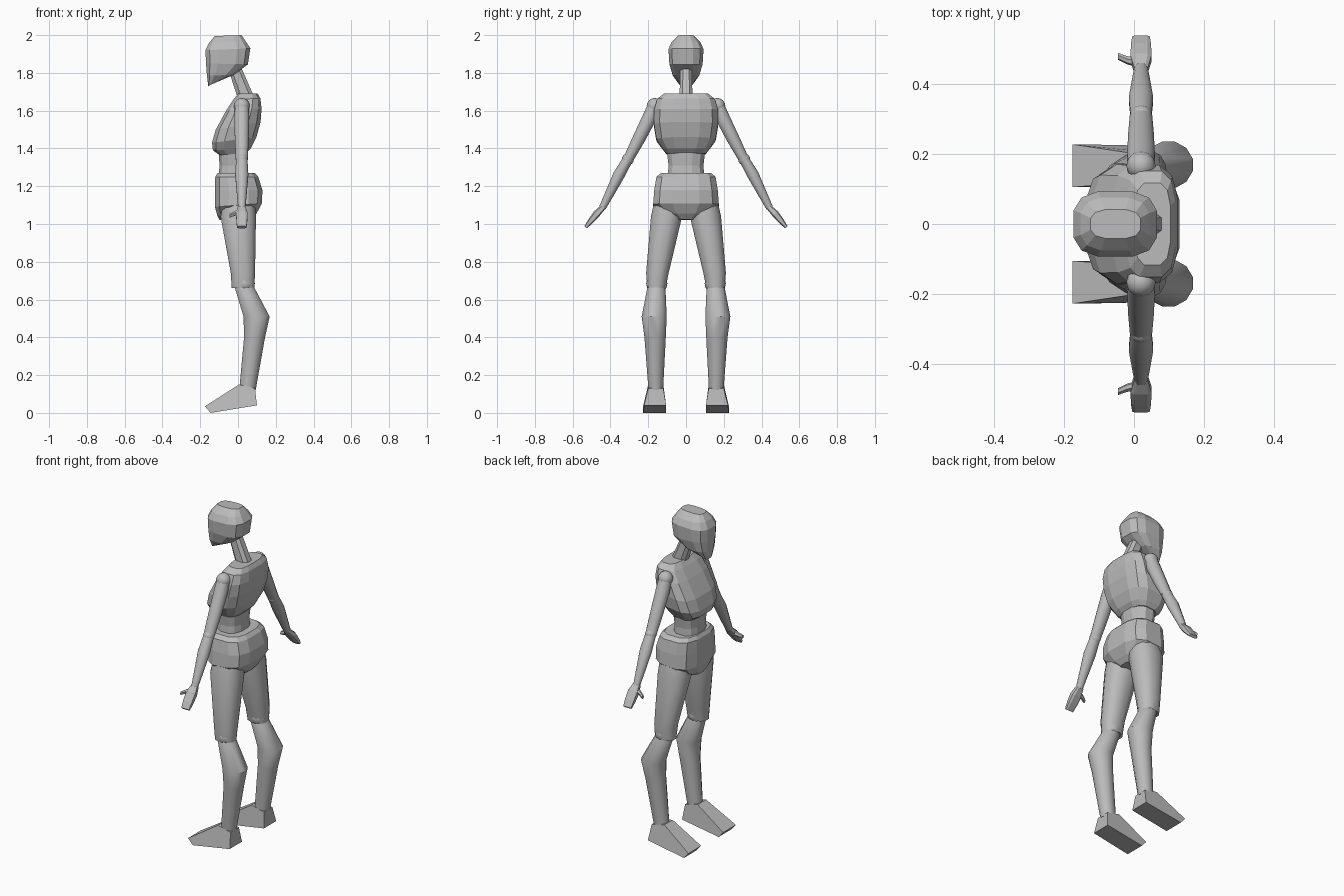
import bpy, bmesh, math
from mathutils import Vector

grey = bpy.data.materials.new("mid grey")
grey.diffuse_color = (0.5, 0.5, 0.5, 1)


def spow(a, e):
    return math.copysign(abs(a) ** e, a)


def ring(c, u, v, n, p):
    """Superellipse ring around c with half axes u and v."""
    pts = []
    for i in range(n):
        a = 2 * math.pi * (i + 0.5) / n
        pts.append(Vector(c) + Vector(u) * spow(math.cos(a), 2 / p)
                   + Vector(v) * spow(math.sin(a), 2 / p))
    return pts


def finish(name, bm, mirror=False, smooth=False):
    bmesh.ops.recalc_face_normals(bm, faces=bm.faces)
    me = bpy.data.meshes.new(name)
    bm.to_mesh(me)
    bm.free()
    me.materials.append(grey)
    ob = bpy.data.objects.new(name, me)
    bpy.context.collection.objects.link(ob)
    if smooth:
        for f in me.polygons:
            f.use_smooth = True
        me.set_sharp_from_angle(angle=math.radians(35))
    if mirror:
        m = ob.modifiers.new("Mirror", 'MIRROR')
        m.use_axis = (False, True, False)
        m.use_mirror_merge = False
    return ob


def loft(name, rings, **kw):
    bm = bmesh.new()
    rows = [[bm.verts.new(p) for p in r] for r in rings]
    n = len(rows[0])
    for a, b in zip(rows, rows[1:]):
        for i in range(n):
            j = (i + 1) % n
            bm.faces.new((a[i], a[j], b[j], b[i]))
    bm.faces.new(rows[0])
    bm.faces.new(rows[-1])
    return finish(name, bm, **kw)


def body(name, rows, n=12, p=2.8, **kw):
    """Rows: front x, front z, back x, back z, inner y, outer y."""
    loft(name, [ring(((x0 + x1) / 2, (y0 + y1) / 2, (z0 + z1) / 2),
                     ((x1 - x0) / 2, 0, (z1 - z0) / 2),
                     (0, (y1 - y0) / 2, 0), n, p)
                for x0, z0, x1, z1, y0, y1 in rows], **kw)


def centred(name, rows, **kw):
    body(name, [(a, b, c, d, -h, h) for a, b, c, d, h in rows], **kw)


def arm_part(name, rows, n=12, p=2, **kw):
    """Rows: y, z, half width along x, half thickness; rings square to the part."""
    d = Vector((0, rows[-1][0] - rows[0][0], rows[-1][1] - rows[0][1])).normalized()
    side = Vector((0, -d.z, d.y))
    loft(name, [ring((0.02, y, z), (rx, 0, 0), side * t, n, p) for y, z, rx, t in rows],
         mirror=True, **kw)


def joint(name, c, r):
    bm = bmesh.new()
    bmesh.ops.create_uvsphere(bm, u_segments=12, v_segments=8, radius=r)
    bmesh.ops.translate(bm, verts=bm.verts, vec=c)
    finish(name, bm, mirror=True, smooth=True)


# Head and neck
centred("head", [
    (-0.158, 1.73, -0.115, 1.75, 0.035), (-0.166, 1.785, -0.02, 1.79, 0.072),
    (-0.172, 1.85, 0.055, 1.845, 0.09), (-0.175, 1.92, 0.068, 1.93, 0.095),
    (-0.155, 1.96, 0.045, 1.965, 0.077), (-0.125, 1.995, 0.02, 2.0, 0.042)], p=3)
centred("neck", [(-0.005, 1.67, 0.085, 1.68, 0.036), (-0.06, 1.84, 0.005, 1.86, 0.032)], n=8)

# Torso
centred("chest", [
    (-0.10, 1.365, 0.045, 1.375, 0.105), (-0.135, 1.39, 0.07, 1.40, 0.125),
    (-0.14, 1.43, 0.10, 1.46, 0.16), (-0.12, 1.50, 0.122, 1.54, 0.173),
    (-0.065, 1.60, 0.127, 1.61, 0.172), (-0.025, 1.66, 0.12, 1.665, 0.155),
    (0.0, 1.69, 0.105, 1.69, 0.12)], p=3.2)
centred("waist", [(-0.105, 1.24, 0.05, 1.24, 0.10), (-0.10, 1.31, 0.043, 1.31, 0.095),
                  (-0.105, 1.39, 0.05, 1.39, 0.105)], p=2.5)
centred("pelvis", [
    (-0.10, 1.02, 0.075, 1.025, 0.06), (-0.112, 1.045, 0.10, 1.055, 0.12),
    (-0.125, 1.09, 0.13, 1.11, 0.178), (-0.125, 1.18, 0.132, 1.18, 0.172),
    (-0.123, 1.25, 0.11, 1.25, 0.16), (-0.11, 1.27, 0.09, 1.27, 0.135)], p=3)

# Legs
body("thigh", [(-0.035, 0.66, 0.088, 0.66, 0.107, 0.205),
               (-0.04, 0.74, 0.092, 0.74, 0.09, 0.213),
               (-0.095, 1.04, 0.098, 1.04, 0.018, 0.188),
               (-0.08, 1.12, 0.09, 1.12, 0.02, 0.17)], p=2.3, mirror=True, smooth=True)
joint("knee", (0.033, 0.155, 0.685), 0.056)
body("shin", [(0.005, 0.12, 0.095, 0.12, 0.12, 0.2),
              (0.03, 0.40, 0.145, 0.40, 0.105, 0.222),
              (0.027, 0.51, 0.17, 0.51, 0.1, 0.237),
              (-0.018, 0.66, 0.09, 0.66, 0.107, 0.207),
              (-0.005, 0.69, 0.075, 0.69, 0.12, 0.195)],
     p=2, mirror=True, smooth=True)

# Feet: side outline, with inner and outer y at each corner
outline = [(0.005, 0.15, 0.12, 0.2), (0.09, 0.13, 0.12, 0.2), (0.1, 0.04, 0.105, 0.222),
           (-0.145, 0.0, 0.105, 0.227), (-0.175, 0.035, 0.105, 0.227)]
bm = bmesh.new()
inner = [bm.verts.new((x, a, z)) for x, z, a, b in outline]
outer = [bm.verts.new((x, b, z)) for x, z, a, b in outline]
bm.faces.new(inner)
bm.faces.new(outer)
for i in range(5):
    j = (i + 1) % 5
    bm.faces.new((inner[i], inner[j], outer[j], outer[i]))
finish("foot", bm, mirror=True)

# Arms
joint("shoulder", (0.02, 0.166, 1.625), 0.042)
arm_part("upper_arm", [(0.168, 1.63, 0.036, 0.034), (0.19, 1.57, 0.041, 0.039),
                       (0.25, 1.45, 0.038, 0.035), (0.305, 1.345, 0.033, 0.028)], smooth=True)
joint("elbow", (0.02, 0.308, 1.342), 0.032)
arm_part("forearm", [(0.308, 1.342, 0.031, 0.028), (0.355, 1.26, 0.036, 0.032),
                     (0.405, 1.16, 0.027, 0.025), (0.443, 1.085, 0.02, 0.019)], smooth=True)
arm_part("hand", [(0.438, 1.09, 0.02, 0.015), (0.472, 1.055, 0.031, 0.02),
                  (0.505, 1.015, 0.03, 0.016), (0.531, 0.983, 0.026, 0.009)], n=8, p=4)
loft("thumb", [ring((x, y, z), (0, 0.012 * s, -0.005 * s), (0, 0.004 * s, 0.014 * s), 6, 2.5)
               for x, y, z, s in [(0.01, 0.46, 1.065, 1), (-0.02, 0.467, 1.055, 0.9),
                                  (-0.046, 0.478, 1.043, 0.75)]], mirror=True)
